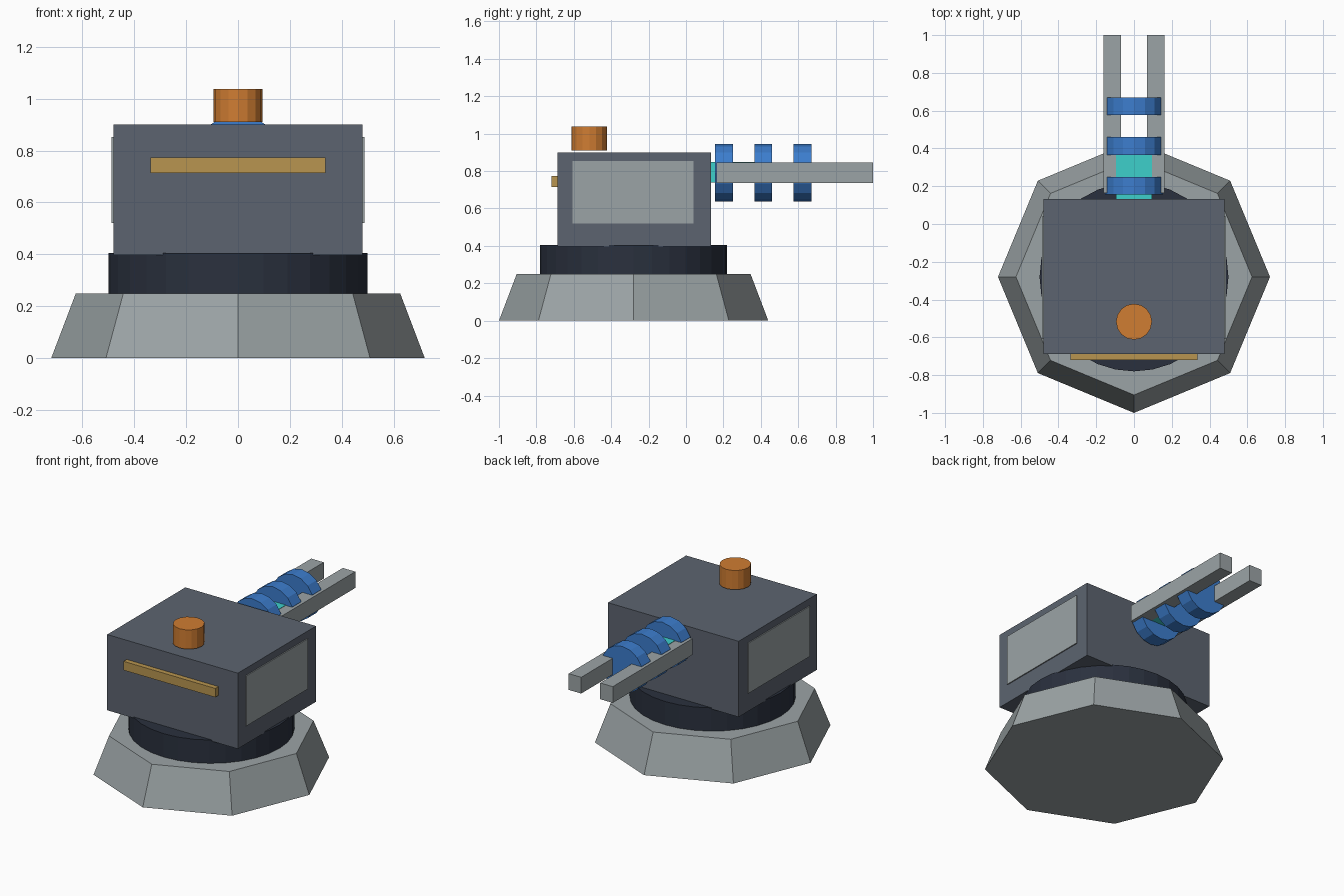
import bpy
import math

cube = bpy.data.objects.get("Cube")
if cube:
    bpy.data.objects.remove(cube, do_unlink=True)


def material(name, rgb):
    m = bpy.data.materials.new(name)
    m.use_nodes = True
    m.diffuse_color = (*rgb, 1)
    m.node_tree.nodes["Principled BSDF"].inputs["Base Color"].default_value = (*rgb, 1)
    return m


GREY = material("light grey", (0.33, 0.37, 0.38))
SLATE = material("slate grey", (0.107, 0.127, 0.162))
DARK = material("dark navy", (0.023, 0.03, 0.048))
BLUE = material("blue", (0.045, 0.205, 0.61))
CYAN = material("cyan", (0.048, 0.63, 0.6))
ORANGE = material("orange", (0.63, 0.205, 0.032))
GOLD = material("gold", (0.48, 0.3, 0.08))


def finish(name, mat):
    ob = bpy.context.object
    ob.name = name
    ob.data.materials.append(mat)
    return ob


def box(name, mat, x, y, z):
    """Box from (low, high) ranges on each axis."""
    ranges = (x, y, z)
    bpy.ops.mesh.primitive_cube_add(size=1, location=[(a + b) / 2 for a, b in ranges])
    ob = finish(name, mat)
    for v in ob.data.vertices:
        for i, (a, b) in enumerate(ranges):
            v.co[i] *= b - a
    return ob


def prism(name, mat, sides, r1, r2, depth, loc, rot=(0, 0, 0)):
    bpy.ops.mesh.primitive_cone_add(vertices=sides, radius1=r1, radius2=r2,
                                    depth=depth, location=loc, rotation=rot)
    return finish(name, mat)


# Pedestal and turning ring
AXIS_Y = -0.28
prism("base", GREY, 8, 0.72, 0.625, 0.25, (0, AXIS_Y, 0.125))
prism("turning_ring", DARK, 32, 0.5, 0.5, 0.155, (0, AXIS_Y, 0.3275))

# Turret housing with its front bar and top cap
box("housing", SLATE, (-0.48, 0.48), (-0.687, 0.133), (0.397, 0.9))
box("front_bar", GOLD, (-0.337, 0.337), (-0.72, -0.68), (0.714, 0.773))
prism("top_cap", ORANGE, 16, 0.095, 0.095, 0.128, (0, -0.517, 0.974))

# Side panels and rails, one on each side
for side, s in (("left", 1), ("right", -1)):
    box(side + "_panel", GREY, sorted((s * 0.479, s * 0.487)), (-0.608, 0.04), (0.52, 0.853))
    box(side + "_rail", GREY, sorted((s * 0.07, s * 0.162)), (0.163, 1.0), (0.737, 0.845))

# Energy core and coils around the barrel
box("core", CYAN, (-0.095, 0.095), (0.12, 0.41), (0.738, 0.848))
for i in range(3):
    prism("coil_%d" % (i + 1), BLUE, 16, 0.1525, 0.1525, 0.094,
          (0, 0.203 + i * 0.21, 0.791), (math.pi / 2, 0, 0))
